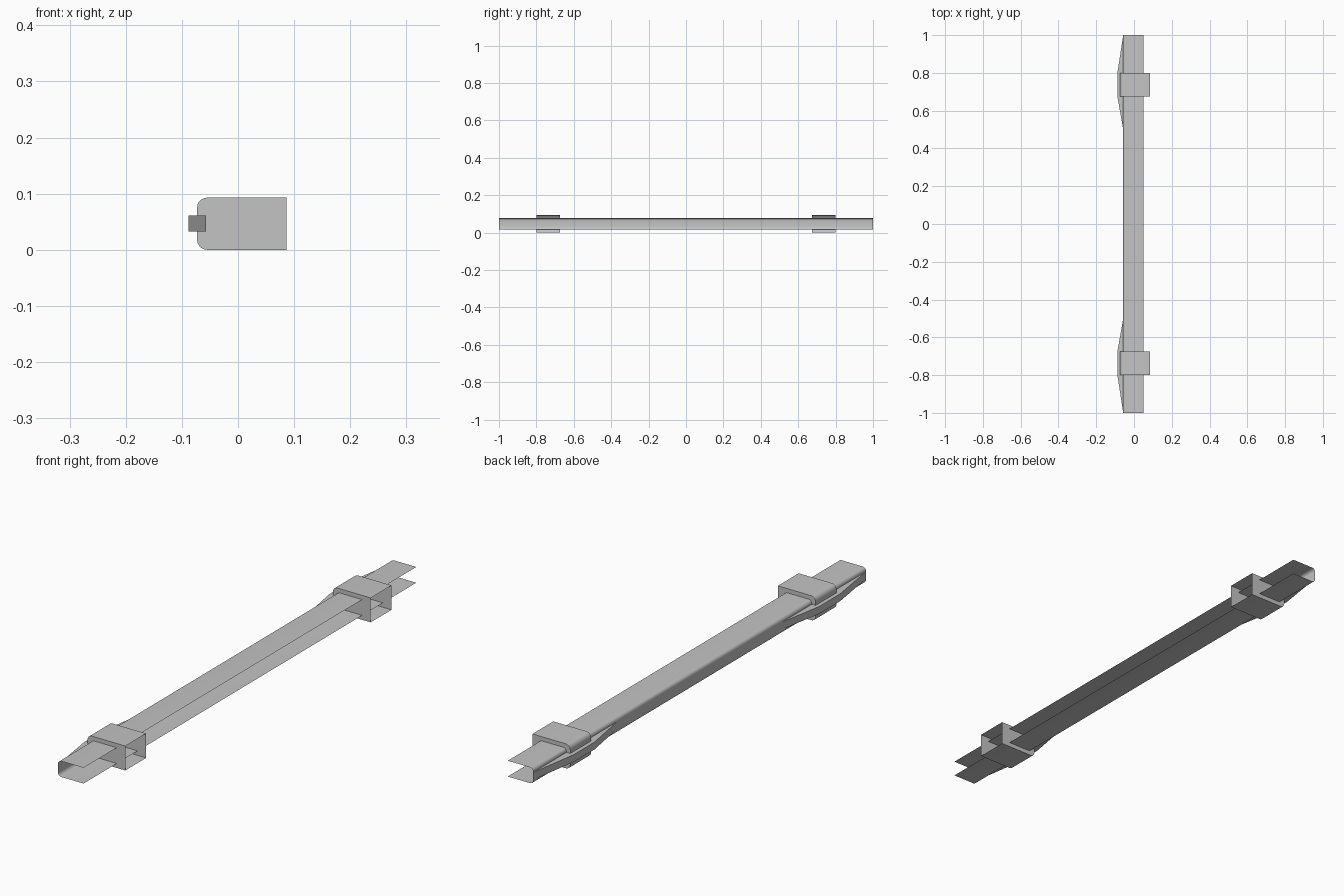
import bpy
import bmesh
from math import sin, cos, pi

cube = bpy.data.objects.get("Cube")
if cube:
    bpy.data.objects.remove(cube, do_unlink=True)

grey = bpy.data.materials.new("plain_grey")
grey.use_nodes = True
colour = (0.55, 0.55, 0.55, 1)
grey.diffuse_color = colour
grey.node_tree.nodes["Principled BSDF"].inputs["Base Color"].default_value = colour


def make_object(name, bm, smooth):
    mesh = bpy.data.meshes.new(name)
    bm.to_mesh(mesh)
    bm.free()
    mesh.materials.append(grey)
    obj = bpy.data.objects.new(name, mesh)
    bpy.context.collection.objects.link(obj)
    if smooth:
        bpy.ops.object.select_all(action="DESELECT")
        obj.select_set(True)
        bpy.context.view_layer.objects.active = obj
        bpy.ops.object.shade_smooth_by_angle(angle=pi / 5)
    return obj


def channel_profile(x0, x1, z0, z1, r, steps=5):
    """Rounded U, open towards +x, from the top lip round to the bottom lip."""
    pts = [(x1, z1)]
    for cz, start in ((z1 - r, pi / 2), (z0 + r, pi)):
        for i in range(steps + 1):
            a = start + i / steps * pi / 2
            pts.append((x0 + r + r * cos(a), cz + r * sin(a)))
    return pts + [(x1, z0)]


def channel(name, profile, y0, y1, capped):
    """Sheet swept along y, with optional flat end panels."""
    bm = bmesh.new()
    front = [bm.verts.new((x, y0, z)) for x, z in profile]
    back = [bm.verts.new((x, y1, z)) for x, z in profile]
    for i in range(len(profile) - 1):
        bm.faces.new((front[i], front[i + 1], back[i + 1], back[i]))
    if capped:
        bm.faces.new(front[::-1])
        bm.faces.new(back)
    bmesh.ops.recalc_face_normals(bm, faces=bm.faces)
    # Make the top sheet face upward
    bm.faces.ensure_lookup_table()
    if bm.faces[0].normal.z < 0:
        bmesh.ops.reverse_faces(bm, faces=bm.faces)
    return make_object(name, bm, True)


def wedge(name, side):
    """Tapered rib on the closed side of the bar."""
    outline = [(-0.057, 1.0), (-0.088, 0.8), (-0.088, 0.675), (-0.057, 0.5)]
    bm = bmesh.new()
    face = bm.faces.new([bm.verts.new((x, y * side, 0.033)) for x, y in outline])
    top = bmesh.ops.extrude_face_region(bm, geom=[face])["geom"]
    verts = [g for g in top if isinstance(g, bmesh.types.BMVert)]
    bmesh.ops.translate(bm, verts=verts, vec=(0, 0, 0.028))
    bmesh.ops.recalc_face_normals(bm, faces=bm.faces)
    return make_object(name, bm, False)


# Long open channel
channel("main_bar", channel_profile(-0.057, 0.05, 0.017, 0.077, 0.013), -1, 1, False)

# Bracket and tapered rib near each end
collar = channel_profile(-0.073, 0.086, 0, 0.093, 0.018)
for label, side in (("front", -1), ("back", 1)):
    y0, y1 = sorted((0.675 * side, 0.8 * side))
    channel(label + "_bracket", collar, y0, y1, True)
    wedge(label + "_rib", side)
